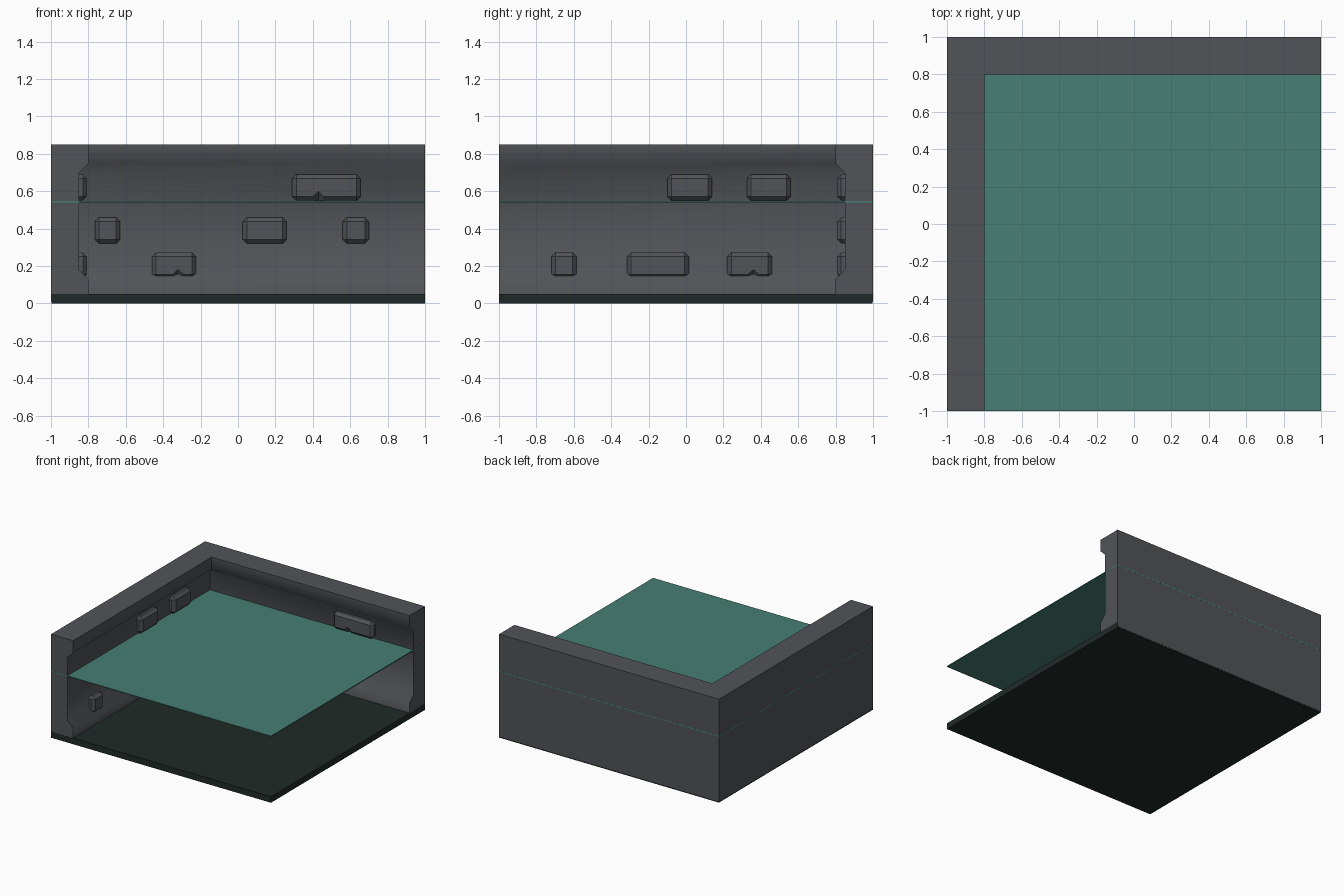
import bpy, bmesh, math
from mathutils import Matrix, Vector

if "Cube" in bpy.data.objects:
    bpy.data.objects.remove(bpy.data.objects["Cube"])


def material(name, rgb):
    m = bpy.data.materials.new(name)
    m.diffuse_color = (*rgb, 1)
    m.use_nodes = True
    m.node_tree.nodes["Principled BSDF"].inputs["Base Color"].default_value = m.diffuse_color
    return m


STONE = material("grey stone", (0.083, 0.087, 0.096))
WATER = material("teal water", (0.063, 0.209, 0.174))
BED = material("dark bed", (0.0145, 0.023, 0.021))


def make_object(name, bm, mat):
    bmesh.ops.recalc_face_normals(bm, faces=bm.faces)
    me = bpy.data.meshes.new(name)
    bm.to_mesh(me)
    bm.free()
    me.materials.append(mat)
    ob = bpy.data.objects.new(name, me)
    bpy.context.collection.objects.link(ob)
    return ob


def box_bm(lo, hi):
    bm = bmesh.new()
    lo, hi = Vector(lo), Vector(hi)
    bmesh.ops.create_cube(bm, size=1, matrix=Matrix.Translation((lo + hi) / 2)
                          @ Matrix.Diagonal((*(hi - lo), 1)))
    return bm


# Floor slab and water sheet
make_object("floor_slab", box_bm((-0.998, -1, 0), (1, 0.998, 0.05)), BED)
make_object("water_sheet", box_bm((-1, -1, 0.541), (1, 1, 0.549)), WATER)

# Corner wall: one profile (depth from outside, height) mitred round the corner
profile = [(0, 0.01), (0.2, 0.01), (0.2, 0.13), (0.15, 0.18),
           (0.15, 0.70), (0.2, 0.75), (0.2, 0.85), (0, 0.85)]
O = 0.9995
bm = bmesh.new()
rings = []
for station in (lambda d: (-O + d * O, -O), lambda d: (-O + d * O, O - d * O),
                lambda d: (O, O - d * O)):
    rings.append([bm.verts.new((*station(d), z)) for d, z in profile])
n = len(profile)
for a, b in zip(rings, rings[1:]):
    for i in range(n):
        bm.faces.new((a[i], a[(i + 1) % n], b[(i + 1) % n], b[i]))
bm.faces.new(rings[0])
bm.faces.new(rings[-1])
wall = make_object("corner_wall", bm, STONE)
bpy.context.view_layer.objects.active = wall
wall.select_set(True)
bpy.ops.object.shade_smooth_by_angle(angle=math.radians(50))
wall.select_set(False)

# Protruding bricks: (wall, start, end, bottom, chip position or None)
TOP, MID, LOW = 0.55, 0.32, 0.133
bricks = [("back", 0.29, 0.655, TOP, 0.43), ("back", -0.765, -0.63, MID, None),
          ("back", 0.025, 0.26, MID, None), ("back", 0.56, 0.70, MID, None),
          ("back", -0.46, -0.225, LOW, -0.32),
          ("left", -0.10, 0.14, TOP, None), ("left", 0.325, 0.56, TOP, None),
          ("left", -0.72, -0.585, LOW, None), ("left", -0.315, 0.015, LOW, None),
          ("left", 0.22, 0.46, LOW, 0.36)]
# Turns a back-wall brick (length on x) into a left-wall brick (length on y)
TURN = Matrix.Rotation(math.radians(90), 4, 'Z')

for k, (side, a, b, z, chip) in enumerate(bricks):
    turn = TURN if side == "left" else Matrix.Identity(4)
    bm = box_bm((a, 0.808, z), (b, 0.88, z + 0.14))
    bmesh.ops.bevel(bm, geom=bm.edges[:], offset=0.022, segments=1,
                    profile=0.5, affect='EDGES')
    bm.transform(turn)
    ob = make_object(f"{side}_brick_{k}", bm, STONE)
    if chip is not None:
        # Diamond-shaped cutter knocks a chip out of the lower edge
        cb = bmesh.new()
        low = z + 0.01
        pts = [cb.verts.new(p) for p in
               ((chip - 0.065, 0.80, low - 0.01), (chip + 0.065, 0.80, low - 0.01),
                (chip, 0.80, low + 0.05), (chip, 0.845, low - 0.01))]
        for i in range(4):
            cb.faces.new([p for j, p in enumerate(pts) if j != i])
        cb.transform(turn)
        cutter = make_object(f"chip_cutter_{k}", cb, STONE)
        cutter.hide_render = True
        cutter.display_type = 'WIRE'
        mod = ob.modifiers.new("chip", 'BOOLEAN')
        mod.operation = 'DIFFERENCE'
        mod.solver = 'EXACT'
        mod.object = cutter
